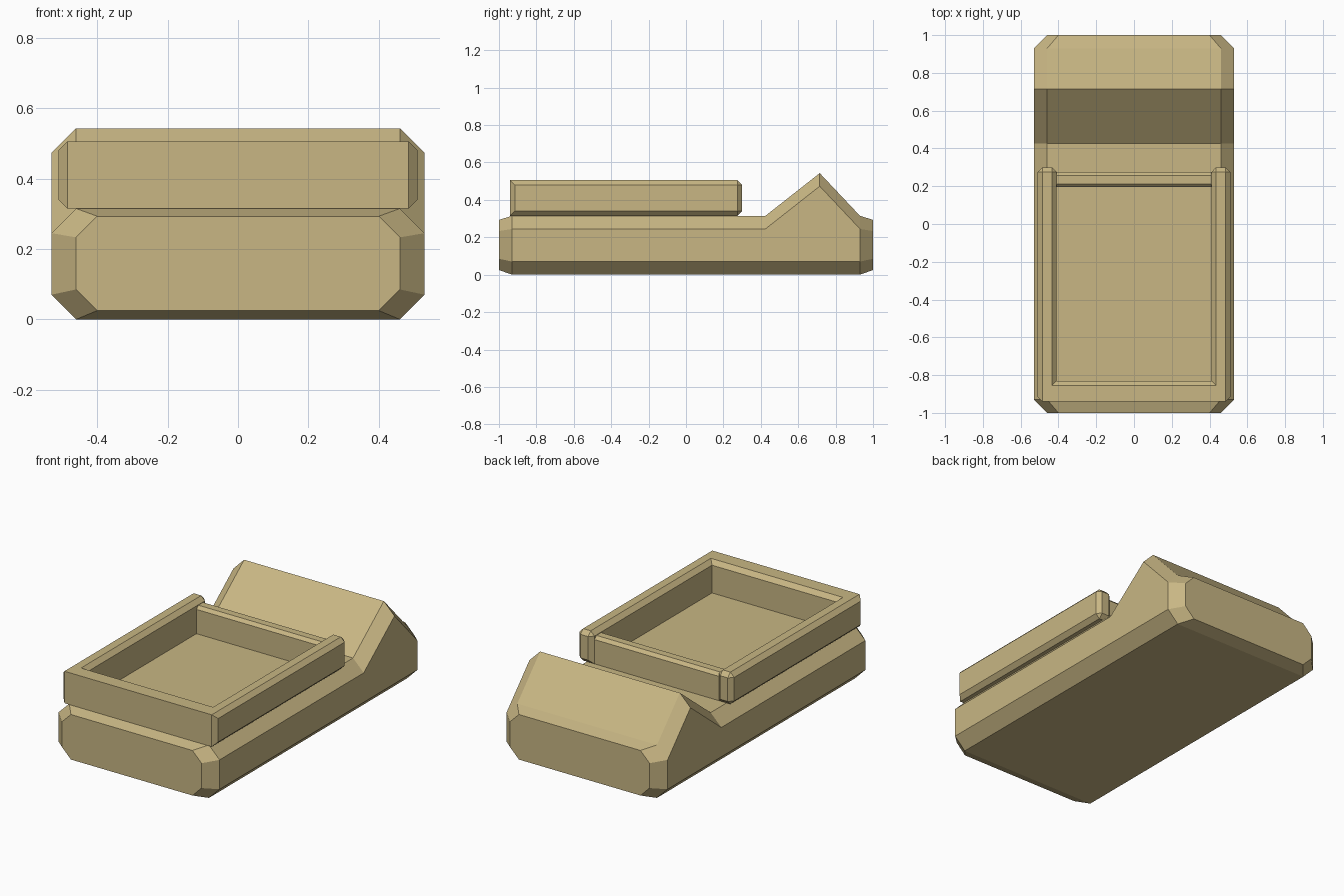
import bpy, bmesh

if "Cube" in bpy.data.objects:
    bpy.data.objects.remove(bpy.data.objects["Cube"])

mat = bpy.data.materials.new("tan_paint")
mat.diffuse_color = (0.58, 0.47, 0.23, 1)
mat.use_nodes = True
mat.node_tree.nodes["Principled BSDF"].inputs["Base Color"].default_value = mat.diffuse_color


def finish(bm, name):
    bmesh.ops.recalc_face_normals(bm, faces=bm.faces[:])
    me = bpy.data.meshes.new(name)
    bm.to_mesh(me)
    bm.free()
    me.materials.append(mat)
    ob = bpy.data.objects.new(name, me)
    bpy.context.collection.objects.link(ob)
    return ob


def octagon(bm, y, hw, zb, zt, c):
    pts = [(hw - c, zb), (hw, zb + c), (hw, zt - c), (hw - c, zt)]
    pts += [(-x, z) for x, z in reversed(pts)]
    return [bm.verts.new((x, y, z)) for x, z in pts]


def loft(name, sections):
    bm = bmesh.new()
    rings = [octagon(bm, *s) for s in sections]
    for a, b in zip(rings, rings[1:]):
        for i in range(8):
            j = (i + 1) % 8
            bm.faces.new((a[i], a[j], b[j], b[i]))
    bm.faces.new(rings[0])
    bm.faces.new(rings[-1])
    return finish(bm, name)


# Main body: chamfered slab rising to a ridge near the back
loft("body", [
    (-1.0, 0.46, 0.025, 0.293, 0.06),
    (-0.93, 0.53, 0, 0.315, 0.07),
    (0.425, 0.53, 0, 0.315, 0.07),
    (0.715, 0.53, 0, 0.543, 0.07),
    (0.93, 0.53, 0, 0.315, 0.07),
    (1.0, 0.46, 0.025, 0.293, 0.06),
])

# U-shaped tray rim: front wall and two side rails
Z0, Z1, FRONT, INNER = 0.315, 0.505, -0.94, -0.83
outline = [(-0.51, FRONT), (0.51, FRONT), (0.51, 0.30), (0.41, 0.30),
           (0.41, INNER), (-0.41, INNER), (-0.41, 0.30), (-0.51, 0.30)]
bm = bmesh.new()
face = bm.faces.new([bm.verts.new((x, y, Z0)) for x, y in outline])
ext = bmesh.ops.extrude_face_region(bm, geom=[face])
top = [v for v in ext["geom"] if isinstance(v, bmesh.types.BMVert)]
bmesh.ops.translate(bm, verts=top, vec=(0, 0, Z1 - Z0))
bmesh.ops.recalc_face_normals(bm, faces=bm.faces[:])


def chamfered(e):
    a, b = e.verts[0].co, e.verts[1].co
    mid, d = (a + b) / 2, b - a
    if abs(d.x) > 0.9 and mid.y < -0.9:
        return False                      # crisp front edges
    if abs(d.z) > 0.1:
        return abs(mid.y - INNER) > 0.01  # crisp inside corners
    inside = abs(mid.x) < 0.42 and mid.y < 0.29
    return not (inside and mid.z < 0.4)


bmesh.ops.bevel(bm, geom=[e for e in bm.edges if chamfered(e)], offset=0.025,
                offset_type='OFFSET', segments=1, affect='EDGES',
                clamp_overlap=True)
finish(bm, "tray_rim")

# Lower crossbar closing the back of the tray
bm = bmesh.new()
bmesh.ops.create_cube(bm, size=1)
for v in bm.verts:
    v.co = (v.co.x * 0.9, 0.235 + v.co.y * 0.08, 0.395 + v.co.z * 0.165)
long_top = [e for e in bm.edges
            if abs(e.verts[0].co.x - e.verts[1].co.x) > 0.5
            and e.verts[0].co.z > 0.4]
bmesh.ops.bevel(bm, geom=long_top, offset=0.018, offset_type='OFFSET',
                segments=1, affect='EDGES')
finish(bm, "back_crossbar")
